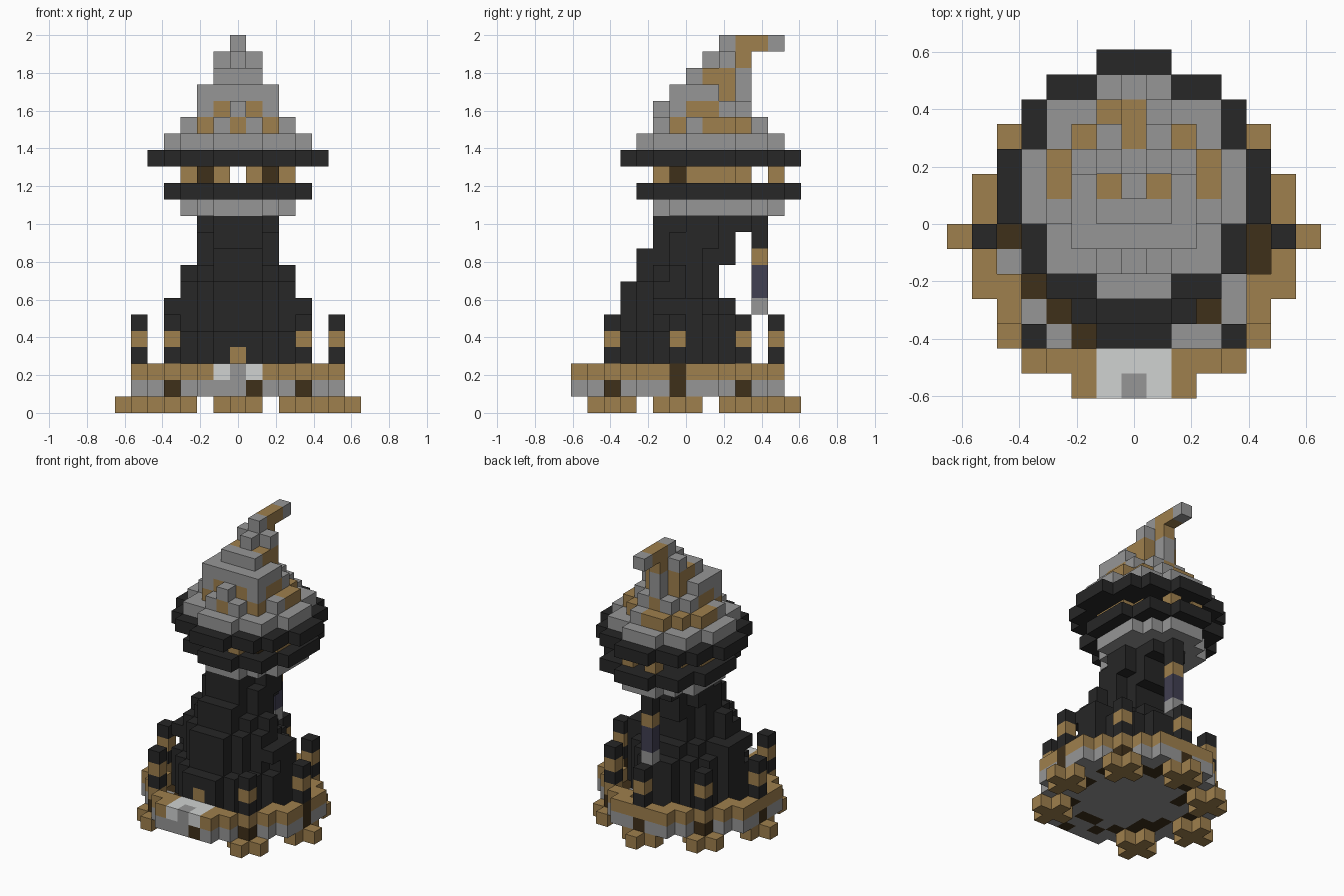
import bpy, bmesh, random
from mathutils import Vector

random.seed(4)
if "Cube" in bpy.data.objects:
    bpy.data.objects.remove(bpy.data.objects["Cube"])

U = 2 / 23  # edge of one block

COLOURS = {
    "stone_grey": (0.305, 0.305, 0.305),
    "wood_brown": (0.345, 0.215, 0.075),
    "dark_wood": (0.049, 0.029, 0.01),
    "charcoal": (0.02, 0.02, 0.02),
    "lamp_purple": (0.053, 0.05, 0.084),
    "pale_stone": (0.63, 0.645, 0.638),
}
GREY, BROWN, DARKWOOD, COAL, PURPLE, PALE = range(6)
materials = []
for name, rgb in COLOURS.items():
    m = bpy.data.materials.new(name)
    m.use_nodes = True
    m.diffuse_color = (*rgb, 1)
    m.node_tree.nodes["Principled BSDF"].inputs["Base Color"].default_value = (*rgb, 1)
    m.node_tree.nodes["Principled BSDF"].inputs["Roughness"].default_value = 0.9
    materials.append(m)

parts = {}


def put(part, x, y, z, colour):
    parts.setdefault(part, {})[(x, y, z)] = colour


def disc(cy, limit):
    """Block columns within a squared radius of (0, cy)."""
    return [(x, y) for x in range(-7, 8) for y in range(-8, 8)
            if x * x + (y - cy) ** 2 <= limit]


def oval(rx, y0, y1):
    """Block columns in an oval reaching rx sideways and y0..y1 in depth."""
    c, ry = (y0 + y1) / 2, (y1 - y0) / 2
    return [(x, y) for x in range(-rx, rx + 1) for y in range(y0, y1 + 1)
            if (x / (rx + 0.35)) ** 2 + ((y - c) / (ry + 0.35)) ** 2 <= 1]


def diamond(rx, y0, y1):
    """Block columns in a blunt diamond of the same reach."""
    c, ry = (y0 + y1) / 2, (y1 - y0) / 2
    return [(x, y) for x in range(-rx, rx + 1) for y in range(y0, y1 + 1)
            if abs(x) / rx + abs(y - c) / ry <= 1.34]


def box(rx, y0, y1):
    """Block columns in a rectangle."""
    return [(x, y) for x in range(-rx, rx + 1) for y in range(y0, y1 + 1)]


# Feet and the posts above them, in a ring open at the front
POSTS = [(0, 5), (4, 3), (-4, 3), (6, -1), (-6, -1), (4, -5), (-4, -5)]
for px, py in POSTS:
    for dx, dy in ((0, 0), (1, 0), (-1, 0), (0, 1), (0, -1)):
        put("feet", px + dx, py + dy, 0, BROWN)
    for z, c in ((3, COAL), (4, BROWN), (5, COAL)):
        put("posts", px, py, z, c)

# Platform floor with scattered dark planks, and the rim around it
for x, y in disc(-1, 40):
    d = x * x + (y + 1) ** 2
    speckle = 12 < d < 29 and random.random() < 0.5
    dark = (x, y) in POSTS or (x, y) == (1, -7) or speckle
    put("platform", x, y, 1, DARKWOOD if dark else GREY)
    if d >= 29 and not (abs(x) < 2 and y < -5):
        put("rim", x, y, 2, DARKWOOD if (x, y) == (6, -1) else BROWN)
for x, y in ((5, -1), (5, -2), (-5, -1), (-4, -3), (-2, -5), (3, -4)):
    put("platform", x, y, 1, DARKWOOD)
for x, y in ((2, -5), (3, -5), (-5, -2), (4, -3), (-4, -4)):
    put("platform", x, y, 1, GREY)

# Pale doorstep with a grey sill
for x in (-1, 0, 1):
    for y in (-7, -6):
        put("doorstep", x, y, 2, GREY if (x, y) == (0, -7) else PALE)

# Stepped tower base, then a neck that leans back toward the top
BASE = [(4, -5, 3), (4, -5, 3), (4, -5, 3), (4, -4, 3), (4, -4, 2), (3, -4, 1), (3, -3, 1)]
NECK = [(2, -3, 2), (2, -2, 2), (2, -2, 3)]
LAYERS = [diamond(*b) for b in BASE] + [oval(*n) for n in NECK]
for i, cells in enumerate(LAYERS):
    for x, y in cells:
        put("tower", x, y, i + 2, COAL)
put("tower", 0, -5, 3, BROWN)

# Bracket and hanging lamp behind the neck
for y in (3, 4):
    put("lamp", 0, y, 11, COAL)
for z, c in ((10, COAL), (9, BROWN), (8, PURPLE), (7, PURPLE), (6, GREY)):
    put("lamp", 0, 4, z, c)

# Balcony: corbel, deck and the posts of the open gallery
for x, y in oval(3, -2, 5):
    put("corbel", x, y, 12, GREY)
for x, y in oval(4, -3, 6):
    put("balcony", x, y, 13, COAL)
for s in (-1, 1):
    for x, y in ((1, -2), (1, 5), (3, 0), (3, 1), (3, 2), (2, 3)):
        put("gallery_posts", s * x, y, 14, BROWN)
    put("gallery_posts", s * 2, -1, 14, DARKWOOD)

# Hat brim and the stepped crown
for x, y in disc(1, 26):
    put("hat_brim", x, y, 15, COAL)
for x, y in disc(1, 18):
    put("hat_crown", x, y, 16, GREY)


def patch(x, y, z):
    """Where the crown is patched with brown."""
    a = abs(x)
    return {
        17: (a, y) in ((0, -2), (2, -1), (3, 1), (3, 2), (2, 3), (0, 4)) or (x, y) == (-1, 4),
        18: (a, y) in ((1, -1), (2, 0), (2, 1), (0, 3)),
        19: (a, y) == (1, 2),
        20: a == 1 and y in (1, 2),
        21: y == 3,
    }[z]


CROWN = [disc(1, 10),
         box(2, -1, 2) + box(1, 3, 3) + [(0, -2)],
         box(2, -1, 1) + box(1, 2, 2) + [(0, 3)],
         box(1, 0, 2) + [(0, 3)],
         oval(1, 1, 3)]
for i, cells in enumerate(CROWN):
    for x, y in cells:
        put("hat_crown", x, y, 17 + i, BROWN if patch(x, y, 17 + i) else GREY)

# Bent tip of the hat
for y in range(2, 6):
    put("hat_tip", 0, y, 22, BROWN if y in (3, 4) else GREY)

# Turn each part's blocks into a mesh of their outward faces
solid = set().union(*parts.values())
AXES = [Vector(v) for v in ((1, 0, 0), (0, 1, 0), (0, 0, 1))]
for name, cells in parts.items():
    bm = bmesh.new()
    verts = {}

    def corner(p):
        key = tuple(round(c * 2) for c in p)
        if key not in verts:
            verts[key] = bm.verts.new(p * U)
        return verts[key]

    for (x, y, z), colour in cells.items():
        centre = Vector((x, y + 0.5, z + 0.5))
        for i in range(3):
            n, a, b = AXES[i], AXES[(i + 1) % 3] / 2, AXES[(i + 2) % 3] / 2
            for s in (1, -1):
                step = n * s
                if (x + int(step.x), y + int(step.y), z + int(step.z)) in solid:
                    continue
                m = centre + step / 2
                quad = [m - a - b, m + a - b, m + a + b, m - a + b]
                face = bm.faces.new([corner(p) for p in quad[::s]])
                face.material_index = colour
    mesh = bpy.data.meshes.new(name)
    bm.to_mesh(mesh)
    bm.free()
    for m in materials:
        mesh.materials.append(m)
    bpy.context.collection.objects.link(bpy.data.objects.new(name, mesh))
